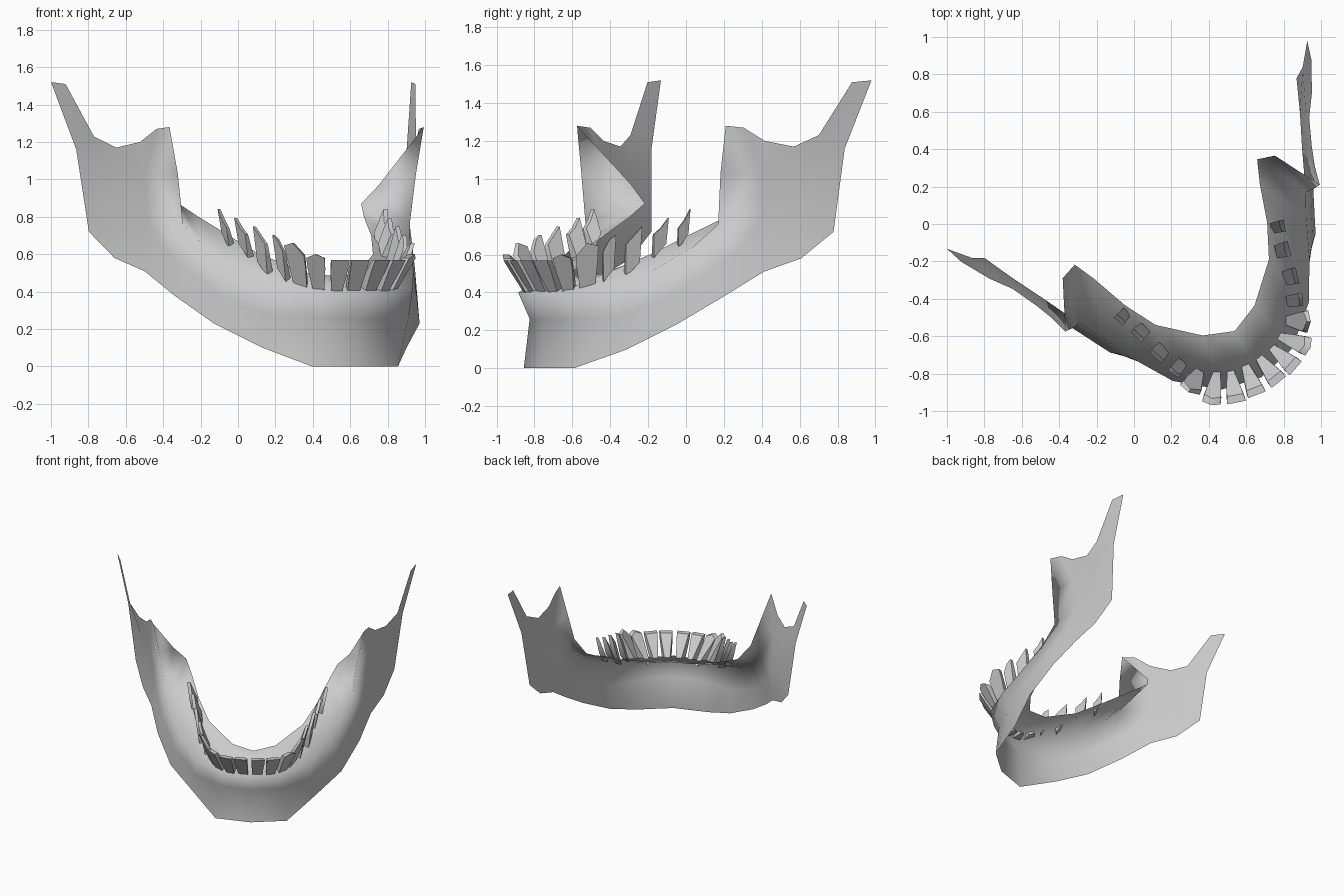
import bpy, bmesh, math
from mathutils import Vector

cube = bpy.data.objects.get("Cube")
if cube:
    bpy.data.objects.remove(cube, do_unlink=True)

TURN = math.radians(30)
CENTRE = 0.18  # offset of the symmetry plane


def material(name, colour):
    mat = bpy.data.materials.new(name)
    mat.use_nodes = True
    mat.diffuse_color = colour
    mat.node_tree.nodes["Principled BSDF"].inputs["Base Color"].default_value = colour
    return mat


bone_grey = material("bone grey", (0.6, 0.6, 0.6, 1))


def mirrored_object(name, bm, angle):
    """Half model in local space, mirrored and turned into place."""
    mesh = bpy.data.meshes.new(name)
    bm.to_mesh(mesh)
    bm.free()
    mesh.materials.append(bone_grey)
    obj = bpy.data.objects.new(name, mesh)
    bpy.context.collection.objects.link(obj)
    obj.rotation_euler.z = TURN
    obj.location = (CENTRE * math.cos(TURN), CENTRE * math.sin(TURN), 0)
    mirror = obj.modifiers.new("Mirror", "MIRROR")
    mirror.use_clip = True
    for poly in mesh.polygons:
        poly.use_smooth = True
    mesh.set_sharp_from_angle(angle=math.radians(angle))
    return obj


# Jaw body: rows of points running from the chin back to the branch
lower = [(0, -.99, 0), (.265, -.94, 0), (.445, -.72, .1),
         (.635, -.53, .23), (.75, -.305, .38), (.816, -.1, .51)]
middle = [(0, -.98, .26), (.22, -.93, .26), (.43, -.77, .27),
          (.6, -.56, .37), (.705, -.36, .52), (.765, -.2, .64)]
crest = [(0, -1.05, .4), (.22, -1, .4), (.42, -.83, .42),
         (.54, -.63, .51), (.635, -.43, .64), (.7, -.312, .76)]
lip = [(0, -.765, .48), (.16, -.7, .5), (.35, -.525, .6),
       (.44, -.35, .7), (.51, -.15, .8), (.563, -.03, .87)]

# Upright branch: sections, each running from front to back
base = [lower[-1], (.897, .08, .58), (.962, .24, .72)]
waist = [crest[-1], (.8, -.1, .8), (.885, .07, .8), base[-1]]
upper = [(.735, -.318, 1.03), (.825, -.12, 1.03), (.91, .05, 1.03), (1.02, .275, 1.16)]
notch = [(.785, -.315, 1.28), (.81, -.22, 1.27), (.851, -.115, 1.2),
         (.916, .025, 1.17), (.994, .131, 1.23)]
condyle = [(1.08, .285, 1.51), (1.112, .385, 1.52)]
flange = (.655, -.06, .97)

bm = bmesh.new()


def face(*points):
    bm.faces.new([bm.verts.new(p) for p in points])


def strip(low, high):
    for i in range(len(low) - 1):
        face(low[i], low[i + 1], high[i + 1], high[i])


for low, high in ((lower, middle), (middle, crest), (crest, lip), (waist, upper)):
    strip(low, high)
# Corner between body and branch
face(base[0], waist[1], waist[0], middle[-1])
face(base[0], base[1], waist[2], waist[1])
face(base[1], base[2], waist[2])
# Notched top, front horn and condyle
face(upper[0], upper[1], notch[1], notch[0])
face(upper[1], notch[2], notch[1])
strip(upper[1:], notch[2:])
face(upper[3], condyle[1], condyle[0], notch[4])
# Inner flange from the horn down to the lip
face(crest[-1], upper[0], flange, lip[-1])
face(upper[0], notch[0], flange)

bmesh.ops.remove_doubles(bm, verts=bm.verts, dist=0.0005)
bmesh.ops.recalc_face_normals(bm, faces=bm.faces)
bm.faces.ensure_lookup_table()
bm.normal_update()
if bm.faces[0].normal.y > 0:
    bmesh.ops.reverse_faces(bm, faces=bm.faces)
mirrored_object("jaw_bone", bm, 180)

# Teeth: centre x, y, bottom z, top z, base width, top width, outward lean,
# cusp, half thickness, rise towards the back
teeth = {
    "central_incisor": (.055, -1.035, .4, .57, .07, .1, .13, 0, .045, 0),
    "lateral_incisor": (.155, -1.02, .4, .57, .06, .1, .13, 0, .045, 0),
    "canine": (.245, -.97, .4, .58, .06, .1, .13, .02, .045, 0),
    "first_premolar": (.315, -.885, .43, .62, .09, .13, .09, .04, .03, .1),
    "second_premolar": (.365, -.785, .49, .66, .09, .11, .05, .02, .025, .3),
    "first_molar": (.41, -.665, .52, .7, .11, .13, .04, 0, .025, .3),
    "second_molar": (.445, -.52, .62, .75, .1, .12, .04, -.01, .025, .3),
    "third_molar": (.485, -.4, .67, .79, .1, .12, .04, -.01, .025, .2),
}
spots = [Vector(t[:2]) for t in teeth.values()]

for i, (name, values) in enumerate(teeth.items()):
    x, y, z0, z1, w0, w1, lean, cusp, thick, rise = values
    # Direction along the arch and outwards from it
    along = spots[min(i + 1, 7)] - spots[max(i - 1, 0)]
    along = Vector((along.x, along.y, rise)).normalized()
    out = Vector((along.y, -along.x, 0)).normalized()
    bm = bmesh.new()
    zm = (z0 + z1 * 2) / 3
    outline = [(-w0 / 2, z0), (w0 / 2, z0), (w1 / 2.1, zm), (w1 / 2, z1),
               (0, z1 + cusp), (-w1 / 2, z1), (-w1 / 2.1, zm)]
    rings = []
    for side in (-1, 1):
        ring = []
        for a, z in outline:
            t = (z - z0) / (z1 - z0)
            depth = lean * (t - .5) + side * thick * (1 - .55 * t)
            # The front teeth narrow towards the tongue
            taper = .45 + .45 * t if side < 0 and i < 4 else 1
            ring.append(bm.verts.new(Vector((x, y, z)) + along * a * taper + out * depth))
        rings.append(ring)
    back, front = rings
    bm.faces.new(front)
    bm.faces.new(back[::-1])
    for k in range(7):
        n = (k + 1) % 7
        bm.faces.new((back[k], back[n], front[n], front[k]))
    bmesh.ops.recalc_face_normals(bm, faces=bm.faces)
    mirrored_object(name, bm, 45)
